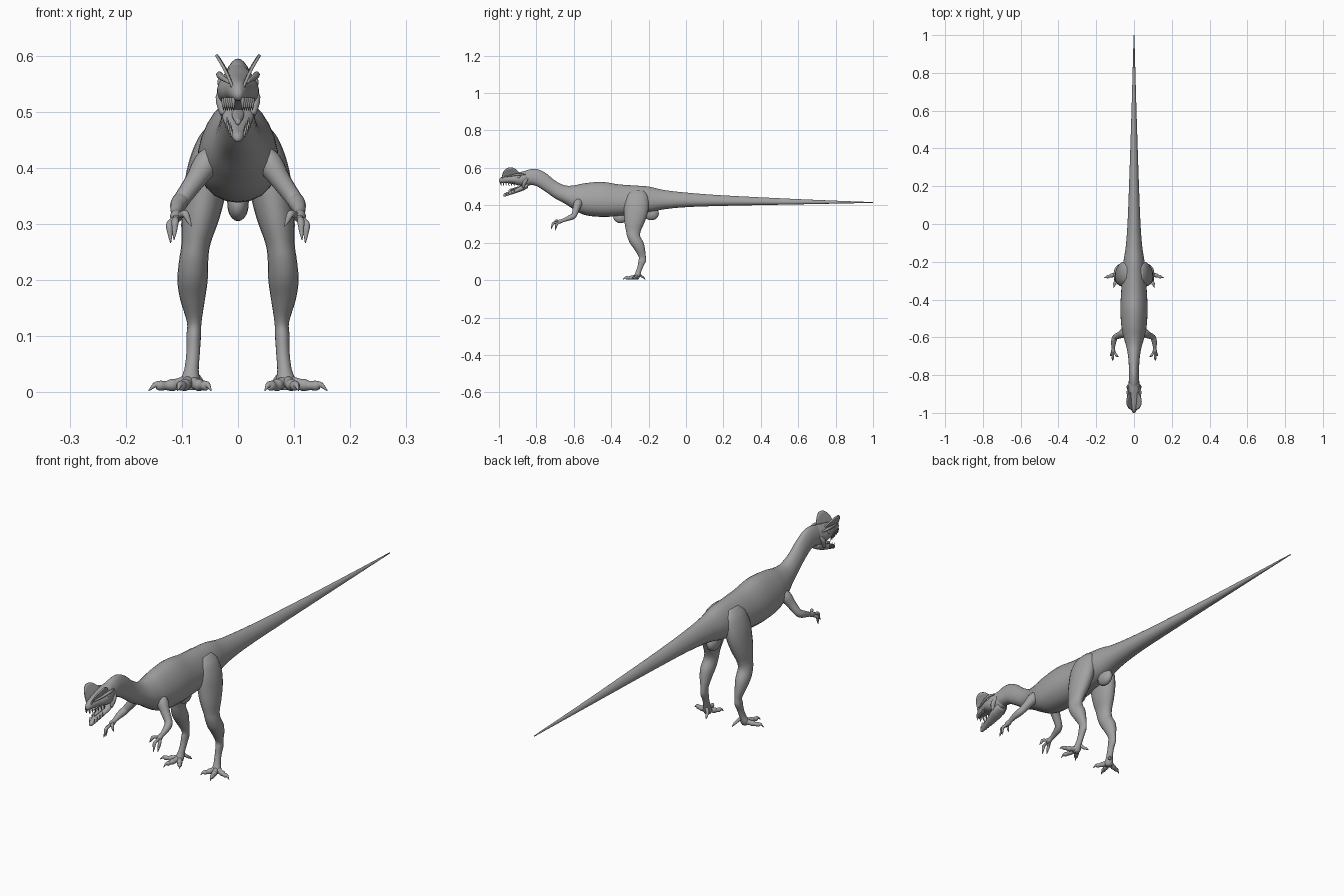
import bpy, bmesh, math
from mathutils import Vector

if "Cube" in bpy.data.objects:
    bpy.data.objects.remove(bpy.data.objects["Cube"])

skin = bpy.data.materials.new("grey_skin")
skin.use_nodes = True
GREY = (0.36, 0.36, 0.36, 1)
skin.diffuse_color = GREY
skin.node_tree.nodes["Principled BSDF"].inputs["Base Color"].default_value = GREY


def finish(name, bm, mirror=False, thickness=0):
    bmesh.ops.recalc_face_normals(bm, faces=bm.faces)
    mesh = bpy.data.meshes.new(name)
    bm.to_mesh(mesh)
    bm.free()
    mesh.materials.append(skin)
    obj = bpy.data.objects.new(name, mesh)
    bpy.context.collection.objects.link(obj)
    for poly in mesh.polygons:
        poly.use_smooth = True
    if thickness:
        mod = obj.modifiers.new("thickness", "SOLIDIFY")
        mod.thickness = thickness
        mod.offset = 0
    if mirror:
        mod = obj.modifiers.new("mirror", "MIRROR")
        mod.use_mirror_merge = False
    return obj


def smooth_stations(rows, steps):
    """Catmull-Rom interpolation of every column."""
    rows = [tuple(r) for r in rows]
    padded = [rows[0]] + rows + [rows[-1]]
    out = []
    for a, b, c, d in zip(padded, padded[1:], padded[2:], padded[3:]):
        for i in range(steps):
            t = i / steps
            out.append([q + 0.5 * t * (r - p + t * (2*p - 5*q + 4*r - s + t * (3*(q - r) + s - p)))
                        for p, q, r, s in zip(a, b, c, d)])
    return out + [list(rows[-1])]


def skin_rings(bm, rings):
    loops = [[bm.verts.new(p) for p in ring] for ring in rings]
    n = len(loops[0])
    for a, b in zip(loops, loops[1:]):
        for i in range(n):
            j = (i + 1) % n
            bm.faces.new((a[i], a[j], b[j], b[i]))
    bm.faces.new(loops[0])
    bm.faces.new(loops[-1])


def angles(n):
    return [math.tau * i / n for i in range(n)]


def body_loft(name, rows, egg=0.0, sides=24):
    """Rows are (y, top, bottom, half width); egg narrows the upper half."""
    bm = bmesh.new()
    rings = []
    for y, top, low, w in smooth_stations(rows, 5):
        mid, h = (top + low) / 2, (top - low) / 2
        rings.append([(w * math.cos(a) * (1 - egg * math.sin(a)), y, mid + h * math.sin(a))
                      for a in angles(sides)])
    skin_rings(bm, rings)
    return finish(name, bm)


def leg_loft(name, rows, sides=20):
    """Rows are (z, x, y, x radius, y radius)."""
    bm = bmesh.new()
    skin_rings(bm, [[(x + rx * math.cos(a), y + ry * math.sin(a), z) for a in angles(sides)]
                    for z, x, y, rx, ry in smooth_stations(rows, 4)])
    return finish(name, bm, mirror=True)


def tube(name, rows, sides=12, mirror=True):
    """Rows are (x, y, z, radius) along a free path."""
    bm = bmesh.new()
    rows = smooth_stations(rows, 4)
    pts = [Vector(r[:3]) for r in rows]
    rings = []
    for i, row in enumerate(rows):
        d = (pts[min(i + 1, len(pts) - 1)] - pts[max(i - 1, 0)]).normalized()
        u = d.cross(Vector((0.8, 0.1, 0.6))).normalized()
        v = d.cross(u)
        rings.append([pts[i] + row[3] * (u * math.cos(a) + v * math.sin(a)) for a in angles(sides)])
    skin_rings(bm, rings)
    return finish(name, bm, mirror)


def ellipsoid(name, centre, size, mirror=False):
    bm = bmesh.new()
    bmesh.ops.create_uvsphere(bm, u_segments=16, v_segments=10, radius=1)
    for v in bm.verts:
        v.co = Vector(c + s * k for c, s, k in zip(centre, size, v.co))
    return finish(name, bm, mirror)


# Neck, trunk and tail in one sweep
body_loft("body", [
    (1.0, .417, .413, .002), (.6, .433, .405, .013), (.2, .453, .397, .026),
    (0, .468, .39, .034), (-.12, .482, .378, .043), (-.2, .50, .36, .055),
    (-.28, .506, .348, .062), (-.36, .512, .342, .067), (-.45, .525, .338, .071),
    (-.54, .518, .348, .066), (-.6, .506, .378, .054), (-.65, .507, .41, .04),
    (-.7, .532, .437, .031), (-.75, .572, .472, .027), (-.8, .594, .503, .026),
    (-.85, .588, .512, .027), (-.88, .57, .52, .016)], egg=0.2)

# Head with open mouth
body_loft("skull", [
    (-.82, .588, .515, .018), (-.85, .586, .502, .029), (-.89, .577, .505, .037),
    (-.92, .569, .513, .034), (-.95, .563, .518, .024), (-.98, .555, .519, .016),
    (-.995, .545, .521, .009), (-1.0, .535, .527, .004)], egg=0.1)
body_loft("lower_jaw", [
    (-.845, .525, .492, .022), (-.875, .508, .477, .028), (-.91, .489, .465, .022),
    (-.945, .474, .454, .015), (-.97, .464, .446, .009), (-.977, .458, .449, .003)])
body_loft("tongue", [
    (-.87, .509, .495, .012), (-.91, .497, .485, .010), (-.945, .486, .476, .004)])
ellipsoid("eye", (.031, -.895, .552), (.006, .010, .009), mirror=True)
tube("brow", [(.028, -.86, .564, .003), (.033, -.89, .566, .006),
              (.027, -.93, .56, .005), (.016, -.97, .553, .003)])
tube("cheek_muscle", [(.02, -.845, .55, .006), (.03, -.862, .525, .010),
                      (.026, -.872, .495, .006)])

# Teeth in both jaws
for i in range(6):
    y, x = -.92 - .014 * i, .026 - .0036 * i
    tube("upper_tooth", [(x, y, .525, .004), (x, y, .514, .003), (x, y + .003, .502, .0004)], 6)
    if i < 4:
        z = .479 - .005 * i
        tube("lower_tooth", [(x * .75, y, z - .008, .003), (x * .75, y, z + .012, .0004)], 6)

# Paired leaf-shaped crests leaning outward
bm = bmesh.new()
COLS, LEVELS = 18, 6
grid = []
for i in range(COLS + 1):
    s = i / COLS
    height = .004 + .058 * math.sin(math.pi * s ** .8) ** .6
    column = []
    for j in range(LEVELS + 1):
        t = j / LEVELS
        lean = t * height / .062
        column.append(bm.verts.new((.010 + .029 * lean ** 1.3,
                                    -.985 + .105 * s, .543 + .004 * s + height * t * .92)))
    grid.append(column)
for a, b in zip(grid, grid[1:]):
    for j in range(LEVELS):
        bm.faces.new((a[j], b[j], b[j + 1], a[j + 1]))
finish("head_crest", bm, mirror=True, thickness=.005)

# Hip bones showing under the belly and tail
ellipsoid("pubic_bump", (0, -.35, .335), (.019, .038, .03))
ellipsoid("rear_hip_bump", (0, -.185, .355), (.022, .04, .035))

# Legs from hip to ankle
leg_loft("leg", [
    (.48, .035, -.26, .012, .03), (.455, .044, -.262, .026, .055), (.41, .052, -.265, .036, .066),
    (.36, .059, -.268, .038, .064), (.31, .067, -.275, .034, .054), (.265, .075, -.281, .026, .040),
    (.235, .079, -.280, .026, .035), (.20, .081, -.264, .027, .037), (.165, .081, -.248, .022, .029),
    (.125, .078, -.234, .013, .019), (.10, .079, -.235, .013, .020), (.07, .08, -.245, .012, .015),
    (.04, .083, -.256, .013, .015), (.018, .086, -.264, .018, .017), (.004, .086, -.266, .012, .012)])

# Toes with claws, fanned from the ankle
for name, tx, ty in (("inner_toe", .049, -.315), ("middle_toe", .107, -.335), ("outer_toe", .157, -.285)):
    def along(t, z, r):
        return (.086 + (tx - .086) * t, -.262 + (ty + .262) * t, z, r)
    tube(name, [along(0, .02, .013), along(.3, .015, .010), along(.45, .013, .011),
                along(.6, .012, .008), along(.75, .012, .009), along(.87, .013, .005),
                along(1.03, .003, .001)])
tube("hind_toe", [(.08, -.25, .035, .007), (.069, -.24, .022, .006),
                  (.064, -.228, .014, .005), (.06, -.218, .004, .001)], 10)

# Arms
tube("arm", [(.038, -.565, .43, .014), (.055, -.577, .41, .023), (.076, -.588, .378, .018),
             (.098, -.598, .347, .015), (.105, -.612, .337, .015), (.109, -.635, .328, .012),
             (.110, -.658, .319, .009), (.110, -.672, .314, .011), (.110, -.684, .31, .008)], 16)

# Three clawed fingers
for name, bend, tip in (
        ("thumb", (.094, -.695, .318), (.083, -.703, .296)),
        ("middle_finger", (.112, -.71, .304), (.114, -.722, .272)),
        ("outer_finger", (.122, -.692, .298), (.120, -.70, .266))):
    wrist, bend, tip = Vector((.110, -.668, .314)), Vector(bend), Vector(tip)
    knuckle, claw = wrist.lerp(bend, .55), bend.lerp(tip, .5)
    tube(name, [(*wrist, .008), (*knuckle, .006), (*bend, .0065), (*claw, .0045), (*tip, .0008)], 10)
